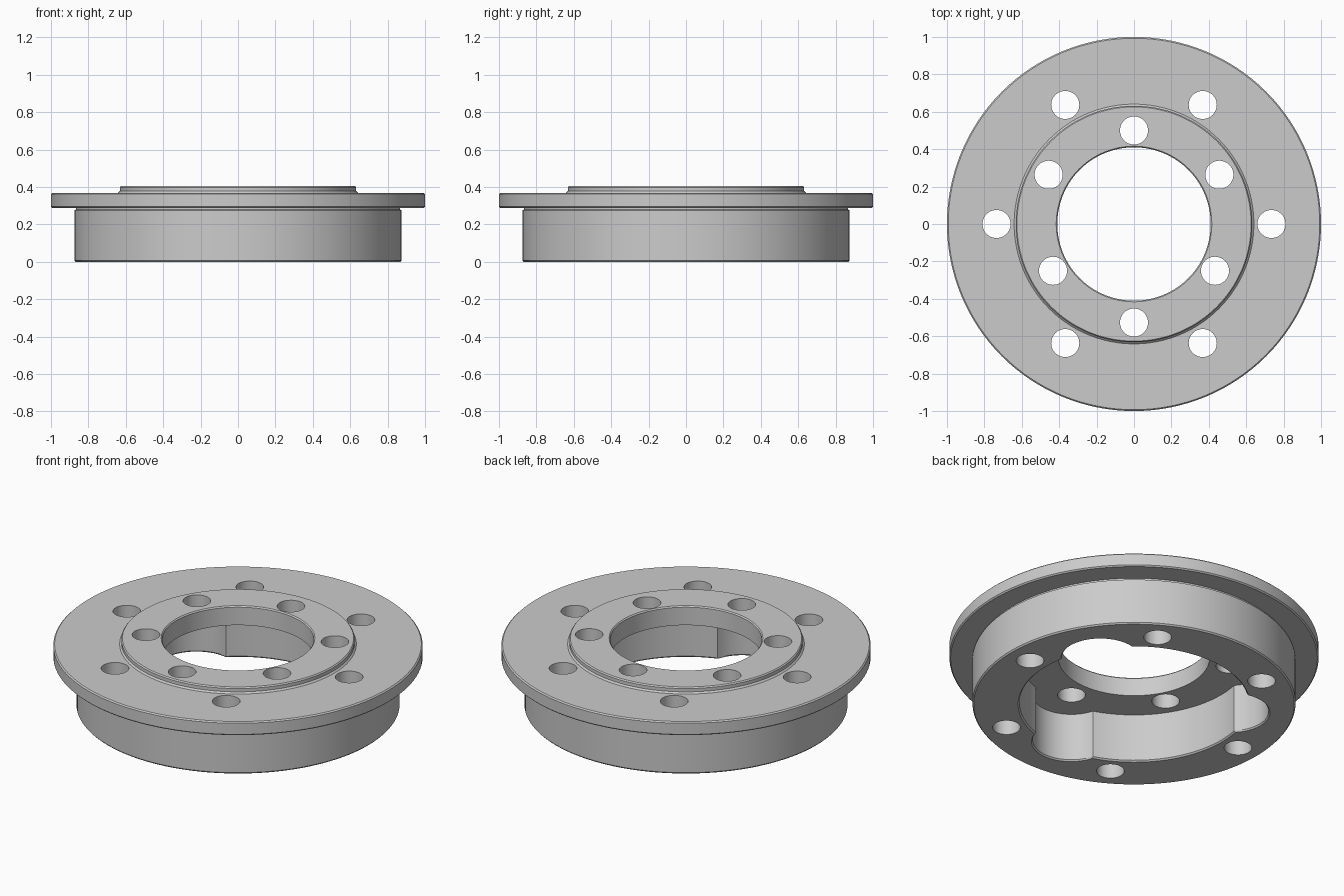
import bpy, bmesh
from math import sin, cos, acos, sqrt, pi, radians

if "Cube" in bpy.data.objects:
    bpy.data.objects.remove(bpy.data.objects["Cube"])


def loft(name, rings):
    """Object from stacked rings of points, closed round; caps on both ends."""
    bm = bmesh.new()
    add_loft(bm, rings)
    return finish(name, bm)


def add_loft(bm, rings, caps=True, closed=False):
    vs = [[bm.verts.new(p) for p in ring] for ring in rings]
    n = len(vs[0])
    pairs = list(zip(vs, vs[1:])) + ([(vs[-1], vs[0])] if closed else [])
    for a, b in pairs:
        for i in range(n):
            j = (i + 1) % n
            bm.faces.new((a[i], a[j], b[j], b[i]))
    if caps:
        bm.faces.new(vs[0][::-1])
        bm.faces.new(vs[-1])


def finish(name, bm):
    bmesh.ops.recalc_face_normals(bm, faces=bm.faces)
    me = bpy.data.meshes.new(name)
    bm.to_mesh(me)
    bm.free()
    ob = bpy.data.objects.new(name, me)
    bpy.context.collection.objects.link(ob)
    return ob


def circle(r, z, n, cx=0.0, cy=0.0):
    return [(cx + r * cos(2 * pi * i / n), cy + r * sin(2 * pi * i / n), z)
            for i in range(n)]


def cut(target, cutter):
    cutter.hide_render = True
    mod = target.modifiers.new("cut", 'BOOLEAN')
    mod.operation, mod.solver, mod.object = 'DIFFERENCE', 'EXACT', cutter
    bpy.context.view_layer.objects.active = target
    bpy.ops.object.modifier_apply(modifier=mod.name)
    bpy.data.objects.remove(cutter)


# Turned flange: hub, undercut, rim, raised boss and bore
profile = [(.41, 0), (.868, 0), (.875, .008), (.875, .275), (.866, .28),
           (.866, .288), (.993, .288), (1, .295), (1, .362), (.993, .369),
           (.641, .369), (.632, .378), (.632, .398), (.626, .405),
           (.416, .405), (.41, .398)]
bm = bmesh.new()
add_loft(bm, [circle(r, z, 128) for r, z in profile], caps=False, closed=True)
flange = finish("flange", bm)

# Underside pocket: round recess with three lobes around alternate holes
R_POCKET, R_LOBE, D_LOBE = .62, .21, .527
half = acos((D_LOBE**2 + R_POCKET**2 - R_LOBE**2) / (2 * D_LOBE * R_POCKET))
polar = []
for k in range(3):
    mid = radians(30 + 120 * k)
    for i in range(24):
        a = -half + 2 * half * i / 24
        polar.append((mid + a, D_LOBE * cos(a) + sqrt(R_LOBE**2 - (D_LOBE * sin(a))**2)))
    for i in range(32):
        a = half + (2 * pi / 3 - 2 * half) * i / 32
        polar.append((mid + a, R_POCKET))


def pocket_ring(grow, z):
    return [((r + grow) * cos(a), (r + grow) * sin(a), z) for a, r in polar]


cut(flange, loft("pocket_cutter", [pocket_ring(.028, -.02), pocket_ring(0, .008),
                                   pocket_ring(0, .291)]))

# Bolt holes: six through the rim, six through the boss on two radii
bm = bmesh.new()
for k in range(6):
    inner = D_LOBE if k % 2 == 0 else .50
    for d, deg in ((.735, 60 * k), (inner, 30 + 60 * k)):
        x, y = d * cos(radians(deg)), d * sin(radians(deg))
        add_loft(bm, [circle(.075, z, 48, x, y) for z in (-.1, .5)])
cut(flange, finish("hole_cutter", bm))

# Smooth walls, sharp edges
bpy.ops.object.select_all(action='DESELECT')
flange.select_set(True)
bpy.context.view_layer.objects.active = flange
bpy.ops.object.shade_smooth_by_angle(angle=radians(20))
